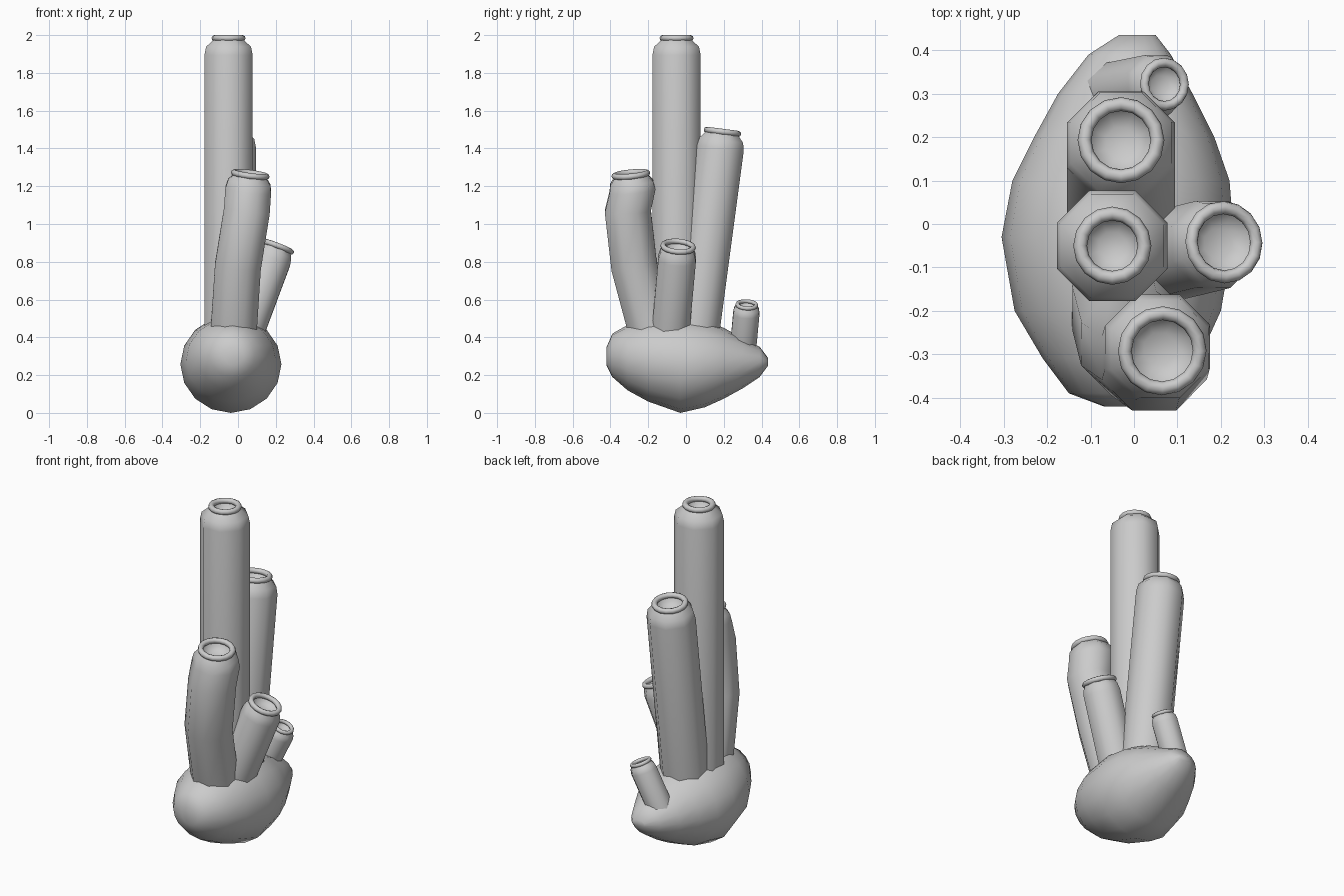
import bpy, bmesh, math
from mathutils import Vector

if "Cube" in bpy.data.objects:
    bpy.data.objects.remove(bpy.data.objects["Cube"])


def finish(bm, name, angle=50):
    bmesh.ops.recalc_face_normals(bm, faces=bm.faces[:])
    me = bpy.data.meshes.new(name)
    bm.to_mesh(me)
    bm.free()
    ob = bpy.data.objects.new(name, me)
    bpy.context.collection.objects.link(ob)
    bpy.ops.object.select_all(action='DESELECT')
    ob.select_set(True)
    bpy.context.view_layer.objects.active = ob
    bpy.ops.object.shade_smooth_by_angle(angle=math.radians(angle))
    return ob


def bridge(bm, a, b):
    n = len(a)
    for i in range(n):
        bm.faces.new((a[i], a[(i + 1) % n], b[(i + 1) % n], b[i]))


def tube(name, path, normal, radius, rim, minor):
    """Octagonal tube along a path, narrowing to a lipped, dimpled mouth."""
    pts = [Vector(p) for p in path]
    n = Vector(normal).normalized()
    up = Vector((0, 0, 1))
    top = pts[-1]
    sections = []
    for i, p in enumerate(pts[:-1]):
        d = (pts[i + 1] - pts[max(i - 1, 0)]).normalized()
        sections.append((p, d, radius))
    k = radius / 0.138
    # shoulder, mouth edge and inner dimple
    for off, r in ((-0.09 * k, radius), (-0.045 * k, radius * 0.93), (0, rim),
                   (-0.03 * k, rim - minor * 0.8), (-0.05 * k, rim * 0.45)):
        sections.append((top + n * off, n, r))
    bm = bmesh.new()
    rings = []
    for p, d, r in sections:
        q = up.rotation_difference(d)
        rings.append([bm.verts.new(p + q @ Vector((r * math.cos(a), r * math.sin(a), 0)))
                      for a in (math.pi / 8 + j * math.pi / 4 for j in range(8))])
    for a, b in zip(rings, rings[1:]):
        bridge(bm, a, b)
    bm.faces.new(rings[0])
    bm.faces.new(rings[-1])
    finish(bm, name)
    # rounded lip
    bpy.ops.mesh.primitive_torus_add(major_radius=rim, minor_radius=minor,
                                     major_segments=16, minor_segments=8, location=top)
    lip = bpy.context.object
    lip.name = name + "_lip"
    lip.rotation_mode = 'QUATERNION'
    lip.rotation_quaternion = up.rotation_difference(n)
    bpy.ops.object.shade_smooth_by_angle(angle=math.radians(80))


# rock base: elliptical rings along y (y, left, right, bottom, top)
rows = [(-0.42, -0.07, 0.03, 0.25, 0.35), (-0.39, -0.15, 0.09, 0.19, 0.42),
        (-0.31, -0.21, 0.15, 0.12, 0.465), (-0.2, -0.275, 0.20, 0.06, 0.50),
        (-0.03, -0.305, 0.23, 0.0, 0.515), (0.1, -0.28, 0.22, 0.03, 0.49),
        (0.2, -0.23, 0.185, 0.075, 0.45), (0.3, -0.175, 0.135, 0.13, 0.395),
        (0.39, -0.105, 0.085, 0.19, 0.35), (0.435, -0.035, 0.05, 0.25, 0.29)]
bm = bmesh.new()
rings = []
for y, l, r, b, t in rows:
    rings.append([bm.verts.new(((l + r) / 2 + (r - l) / 2 * math.cos(a), y,
                                (b + t) / 2 + (t - b) / 2 * math.sin(a)))
                  for a in (j * math.pi / 8 for j in range(16))])
for a, b in zip(rings, rings[1:]):
    bridge(bm, a, b)
bm.faces.new(rings[0])
bm.faces.new(rings[-1])
finish(bm, "rock_base", 80)

# tubes
tube("main_tube", [(-0.05, -0.05, 0.3), (-0.05, -0.05, 1.984)],
     (0, 0, 1), 0.138, 0.074, 0.016)
tube("back_tube", [(-0.03, 0.035, 0.3), (-0.03, 0.193, 1.488)],
     (0, 0.13, 1), 0.135, 0.084, 0.016)
tube("front_tube", [(-0.025, -0.15, 0.33), (-0.02, -0.195, 0.48), (0.0, -0.275, 0.78),
                    (0.047, -0.308, 1.07), (0.065, -0.292, 1.262)],
     (0.13, -0.1, 1), 0.132, 0.087, 0.016)
tube("right_tube", [(0.005, -0.09, 0.34), (0.207, -0.042, 0.88)],
     (0.38, 0.08, 1), 0.108, 0.08, 0.015)
tube("small_tube", [(-0.045, 0.3, 0.32), (0.07, 0.322, 0.572)],
     (0.42, 0.06, 1), 0.075, 0.05, 0.011)
